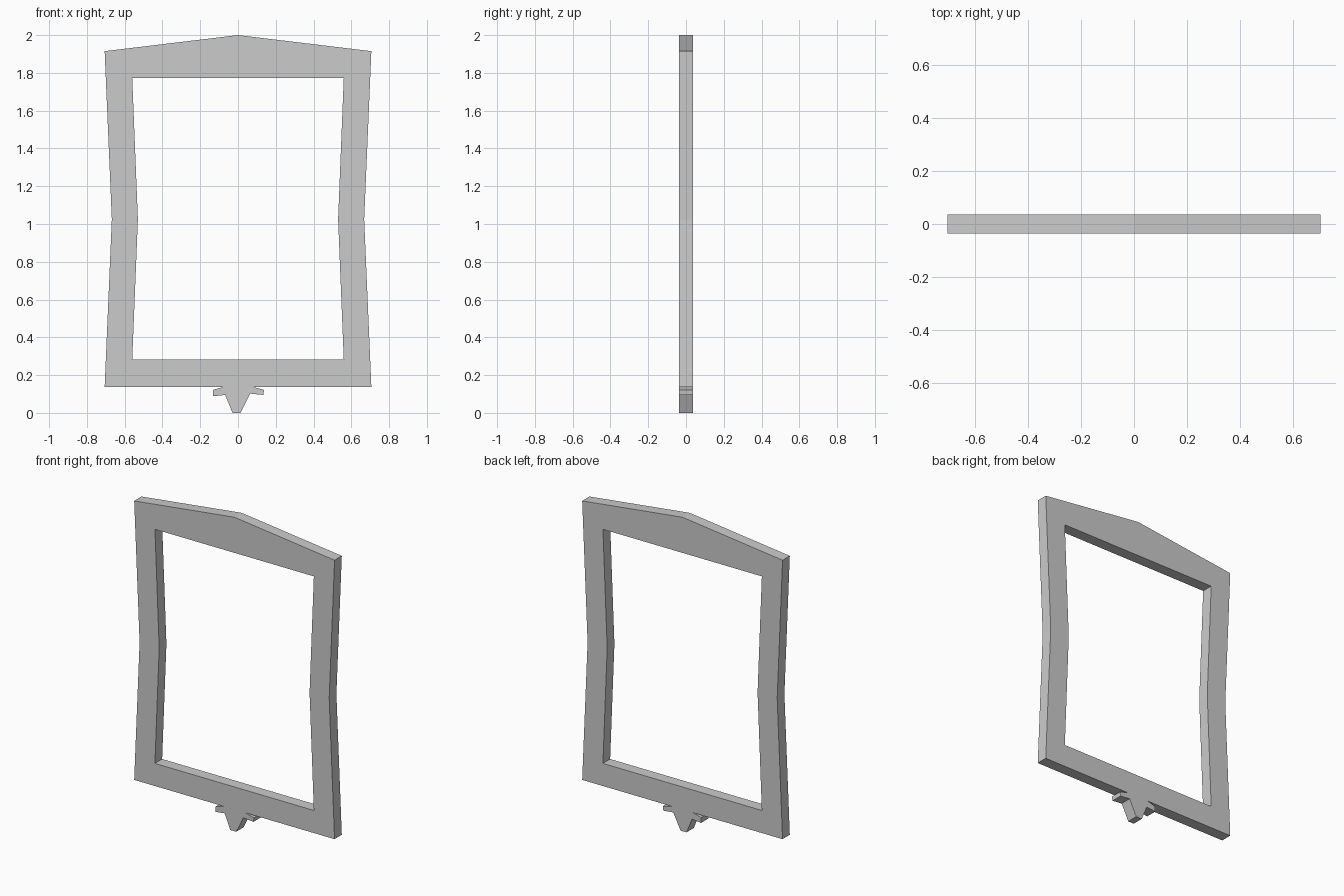
import bpy
import bmesh

if "Cube" in bpy.data.objects:
    bpy.data.objects.remove(bpy.data.objects["Cube"])

HALF = 0.0365  # half thickness along y


def make_slab(name, points, faces):
    """Extrude flat front-view faces (x, z) through the full thickness."""
    bm = bmesh.new()
    verts = [bm.verts.new((x, -HALF, z)) for x, z in points]
    flat = [bm.faces.new([verts[i] for i in f]) for f in faces]
    ext = bmesh.ops.extrude_face_region(bm, geom=flat, use_keep_orig=True)
    moved = [g for g in ext["geom"] if isinstance(g, bmesh.types.BMVert)]
    bmesh.ops.translate(bm, vec=(0, 2 * HALF, 0), verts=moved)
    bmesh.ops.recalc_face_normals(bm, faces=bm.faces)
    mesh = bpy.data.meshes.new(name)
    bm.to_mesh(mesh)
    bm.free()
    obj = bpy.data.objects.new(name, mesh)
    bpy.context.collection.objects.link(obj)
    return obj


def mirrored_loop(half):
    """Close a right-hand profile (top centre to bottom centre) by mirroring."""
    return half + [(-x, z) for x, z in reversed(half[1:-1])]


# Frame: peaked top, waisted sides, open centre
outer = mirrored_loop([(0, 2.0), (0.706, 1.915), (0.668, 1.025), (0.706, 0.138), (0, 0.138)])
inner = mirrored_loop([(0, 1.773), (0.56, 1.773), (0.53, 1.025), (0.56, 0.282), (0, 0.282)])
n = len(outer)
ring = [(i, (i + 1) % n, n + (i + 1) % n, n + i) for i in range(n)]
make_slab("mirror_frame", outer + inner, ring)

# Small pendant ornament with two side arms under the bottom rail
pendant = [
    (-0.075, 0.138), (-0.132, 0.122), (-0.132, 0.088), (-0.068, 0.095),
    (-0.029, 0.0), (0.013, 0.0), (0.064, 0.102), (0.134, 0.095),
    (0.138, 0.122), (0.077, 0.138),
]
make_slab("pendant_ornament", pendant, [range(len(pendant))])
